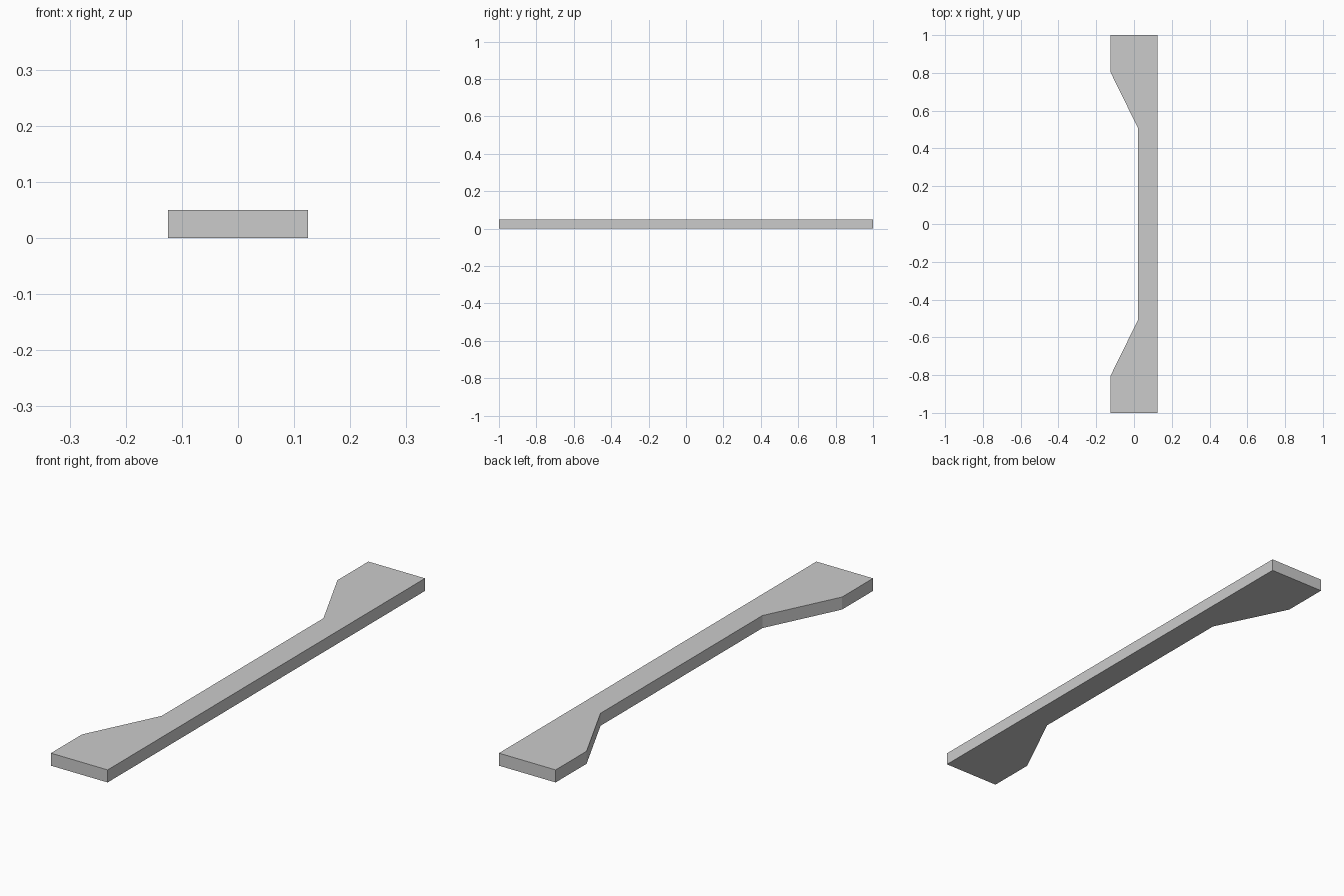
import bpy, bmesh

if "Cube" in bpy.data.objects:
    bpy.data.objects.remove(bpy.data.objects["Cube"])

THICKNESS = 0.05
WIDE, NECK, BACK = -0.125, 0.02, 0.125

# Half outline of the notched side (y > 0), mirrored for the other end
half = [(NECK, 0.51), (WIDE, 0.805), (WIDE, 1.0), (BACK, 1.0)]
outline = half + [(x, -y) for x, y in reversed(half)]

# Flat plank: fill the outline and extrude it upward
bm = bmesh.new()
base = bm.faces.new([bm.verts.new((x, y, 0)) for x, y in outline])
top = bmesh.ops.extrude_face_region(bm, geom=[base], use_keep_orig=True)
top_verts = [v for v in top["geom"] if isinstance(v, bmesh.types.BMVert)]
bmesh.ops.translate(bm, verts=top_verts, vec=(0, 0, THICKNESS))
bmesh.ops.recalc_face_normals(bm, faces=bm.faces[:])

mesh = bpy.data.meshes.new("notched_plank")
bm.to_mesh(mesh)
bm.free()
plank = bpy.data.objects.new("notched_plank", mesh)
bpy.context.collection.objects.link(plank)
